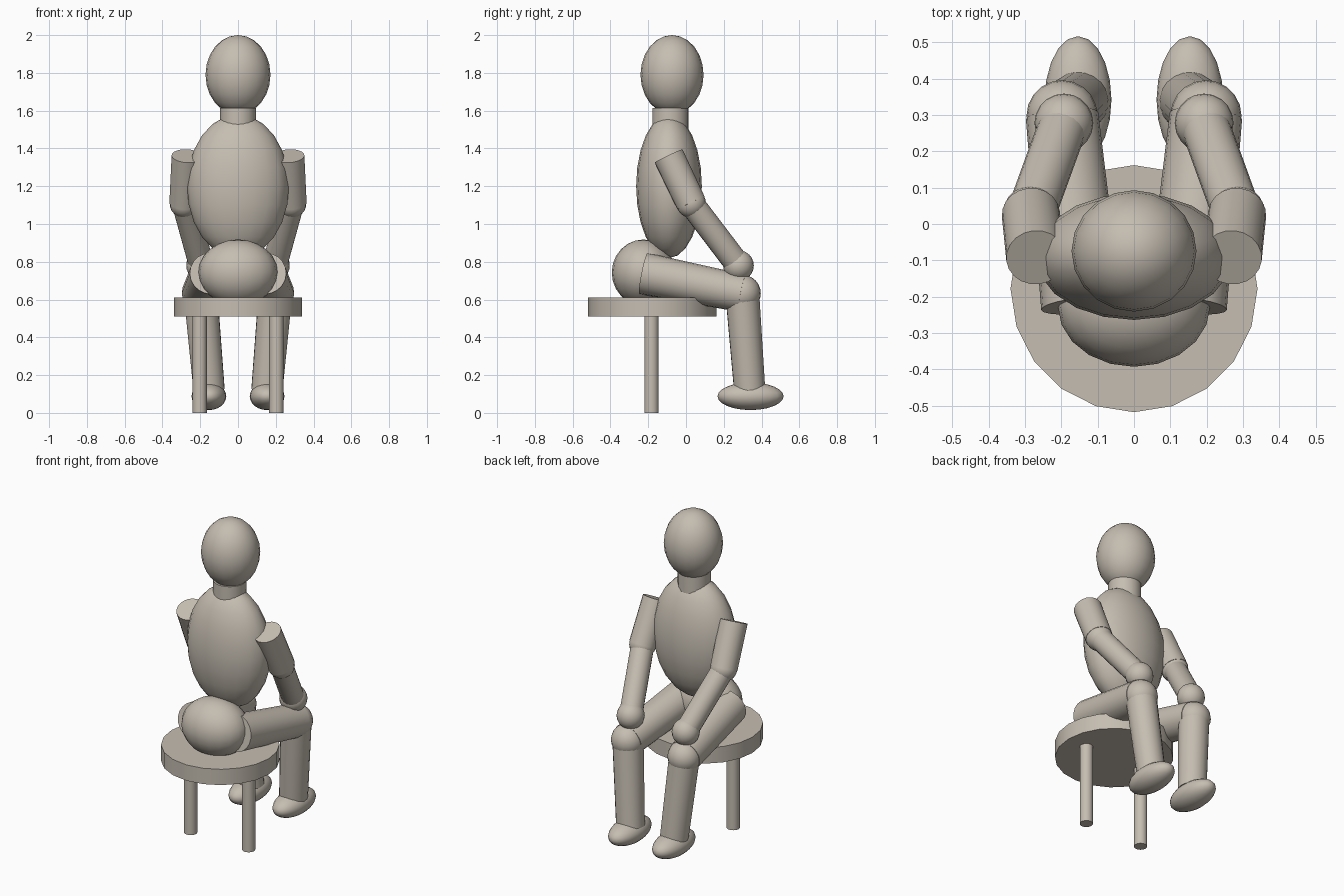
import bpy
import math
from mathutils import Vector

if "Cube" in bpy.data.objects:
    bpy.data.objects.remove(bpy.data.objects["Cube"])

clay = bpy.data.materials.new("warm_grey_clay")
clay.diffuse_color = (0.56, 0.51, 0.44, 1)
clay.use_nodes = True
clay.node_tree.nodes["Principled BSDF"].inputs["Base Color"].default_value = clay.diffuse_color
SIDES = 20


def finish(name):
    ob = bpy.context.object
    ob.name = name
    ob.data.materials.append(clay)
    bpy.ops.object.transform_apply(location=False, rotation=False, scale=True)
    bpy.ops.object.shade_smooth_by_angle(angle=math.radians(40))
    return ob


def ellipsoid(name, centre, radii):
    bpy.ops.mesh.primitive_uv_sphere_add(segments=SIDES, ring_count=12, radius=1, location=centre)
    bpy.context.object.scale = radii
    return finish(name)


def tube(name, a, b, r1, r2):
    """Capped, optionally tapered cylinder from point a to point b."""
    a, b = Vector(a), Vector(b)
    d = b - a
    bpy.ops.mesh.primitive_cone_add(vertices=SIDES, radius1=r1, radius2=r2, depth=d.length,
                                    location=(a + b) / 2,
                                    rotation=d.to_track_quat('Z', 'Y').to_euler())
    return finish(name)


# Stool: round seat on two legs
tube("seat", (0, -0.178, 0.51), (0, -0.178, 0.61), 0.34, 0.34)

# Body
ellipsoid("head", (0, -0.074, 1.79), (0.172, 0.167, 0.21))
tube("neck", (0, -0.083, 1.45), (0, -0.083, 1.615), 0.095, 0.095)
ellipsoid("torso", (0, -0.09, 1.20), (0.27, 0.174, 0.38))
ellipsoid("hips", (0, -0.225, 0.743), (0.21, 0.168, 0.175))

# Paired parts
for side, s in (("left", -1), ("right", 1)):
    tube(f"stool_leg_{side}", (s * 0.203, -0.183, 0), (s * 0.203, -0.183, 0.52), 0.038, 0.038)

    # Leg
    hip, knee, ankle = (s * 0.145, -0.225, 0.738), (s * 0.198, 0.298, 0.633), (s * 0.153, 0.337, 0.12)
    tube(f"thigh_{side}", hip, knee, 0.111, 0.1)
    ellipsoid(f"knee_{side}", knee, (0.098,) * 3)
    tube(f"shin_{side}", knee, ankle, 0.09, 0.083)
    ellipsoid(f"foot_{side}", (s * 0.154, 0.342, 0.088), (0.092, 0.175, 0.073))

    # Arm
    shoulder, elbow, wrist = (s * 0.27, -0.092, 1.36), (s * 0.284, 0.027, 1.11), (s * 0.193, 0.278, 0.78)
    tube(f"upper_arm_{side}", shoulder, elbow, 0.082, 0.08)
    ellipsoid(f"elbow_{side}", elbow, (0.078,) * 3)
    tube(f"forearm_{side}", elbow, wrist, 0.067, 0.067)
    ellipsoid(f"hand_{side}", wrist, (0.081,) * 3)
